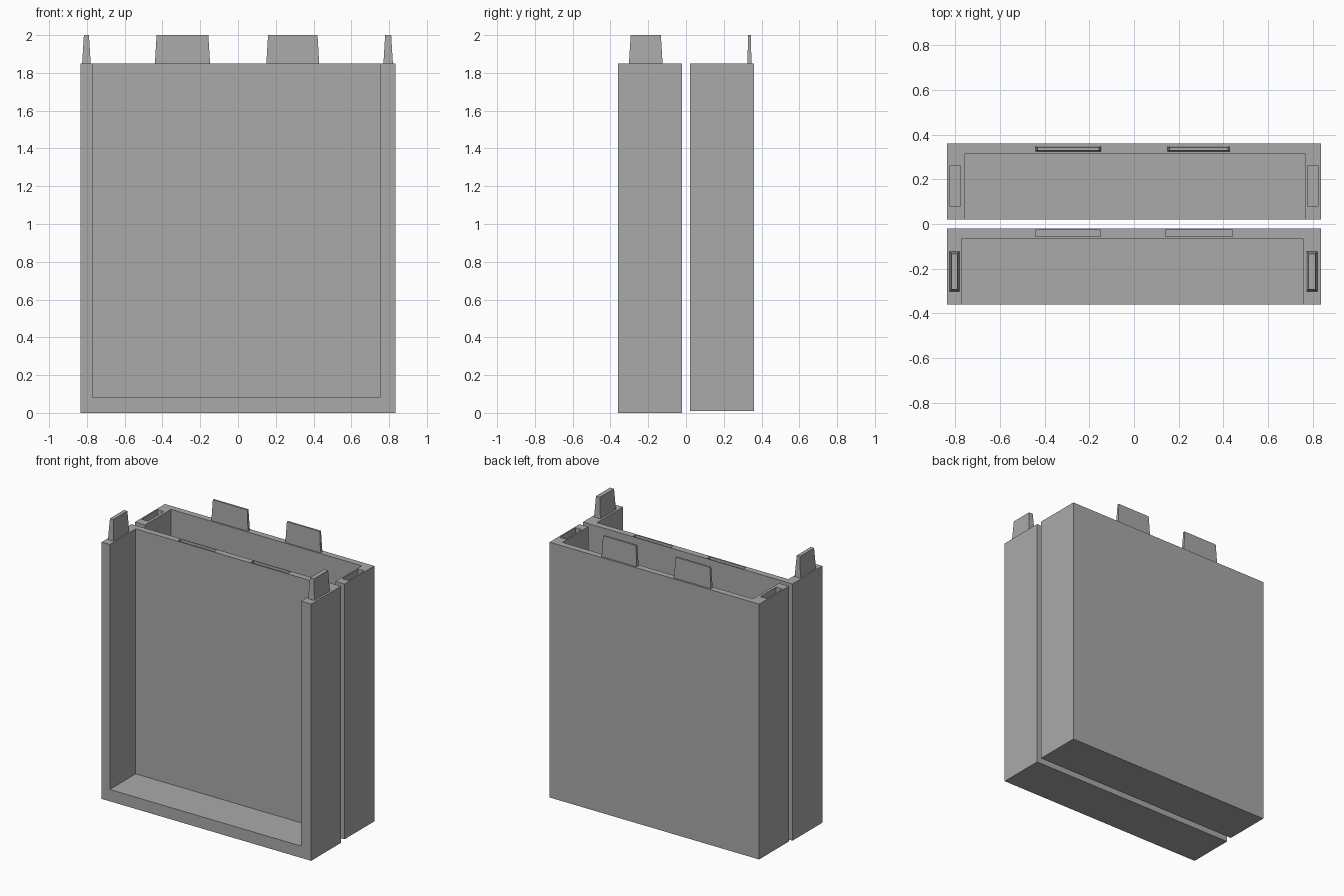
import bpy
import bmesh

default = bpy.data.objects.get("Cube")
if default:
    bpy.data.objects.remove(default, do_unlink=True)

grey = bpy.data.materials.new("matte grey")
grey.use_nodes = True
colour = (0.4, 0.4, 0.4, 1)
grey.diffuse_color = colour
grey.node_tree.nodes["Principled BSDF"].inputs["Base Color"].default_value = colour


def box(name, x, y, z, taper_x=0, taper_y=0):
    """Box between (low, high) limits, its top inset by the tapers."""
    bm = bmesh.new()
    bmesh.ops.create_cube(bm, size=1)
    for v in bm.verts:
        top = v.co.z > 0
        sx, sy = (1 if c > 0 else -1 for c in v.co.xy)
        v.co = (x[sx > 0] - sx * taper_x * top,
                y[sy > 0] - sy * taper_y * top,
                z[top])
    mesh = bpy.data.meshes.new(name)
    bm.to_mesh(mesh)
    bm.free()
    mesh.materials.append(grey)
    obj = bpy.data.objects.new(name, mesh)
    bpy.context.collection.objects.link(obj)
    return obj


def carve(target, cutters):
    """Cut the boxes out of the target and discard them."""
    bpy.context.view_layer.objects.active = target
    for cutter in cutters:
        cutter.hide_render = True
        mod = target.modifiers.new("cut", 'BOOLEAN')
        mod.operation = 'DIFFERENCE'
        mod.solver = 'EXACT'
        mod.object = cutter
        bpy.ops.object.modifier_apply(modifier=mod.name)
        bpy.data.objects.remove(cutter, do_unlink=True)


RIM, TIP, SLOT = 1.85, 2.0, 1.69
WIDTH = (-0.835, 0.835)

# Front tray: open at the front and top, slots in its back wall
front_tray = box("front_tray", WIDTH, (-0.36, -0.02), (0, RIM))
carve(front_tray, [
    box("front_cavity", (-0.77, 0.755), (-0.5, -0.065), (0.085, 2.2)),
    box("left_slot", (0.14, 0.44), (-0.055, -0.025), (SLOT, 2.2)),
    box("right_slot", (-0.44, -0.15), (-0.055, -0.025), (SLOT, 2.2)),
])

# Back tray: same form, slots in its side walls
back_tray = box("back_tray", WIDTH, (0.02, 0.36), (0.01, RIM))
carve(back_tray, [
    box("back_cavity", (-0.755, 0.765), (-0.1, 0.315), (0.095, 2.2)),
    box("left_side_slot", (0.775, 0.825), (0.08, 0.26), (SLOT, 2.2)),
    box("right_side_slot", (-0.825, -0.775), (0.08, 0.26), (SLOT, 2.2)),
])

# Tapered tabs standing on the rims
for side, x in (("left", (0.77, 0.82)), ("right", (-0.825, -0.78))):
    box(side + "_side_tab", x, (-0.302, -0.124), (RIM, TIP), 0.009, 0.009)
for side, x in (("left", (0.15, 0.43)), ("right", (-0.44, -0.148))):
    box(side + "_back_tab", x, (0.325, 0.347), (RIM, TIP), 0.009, 0.004)
